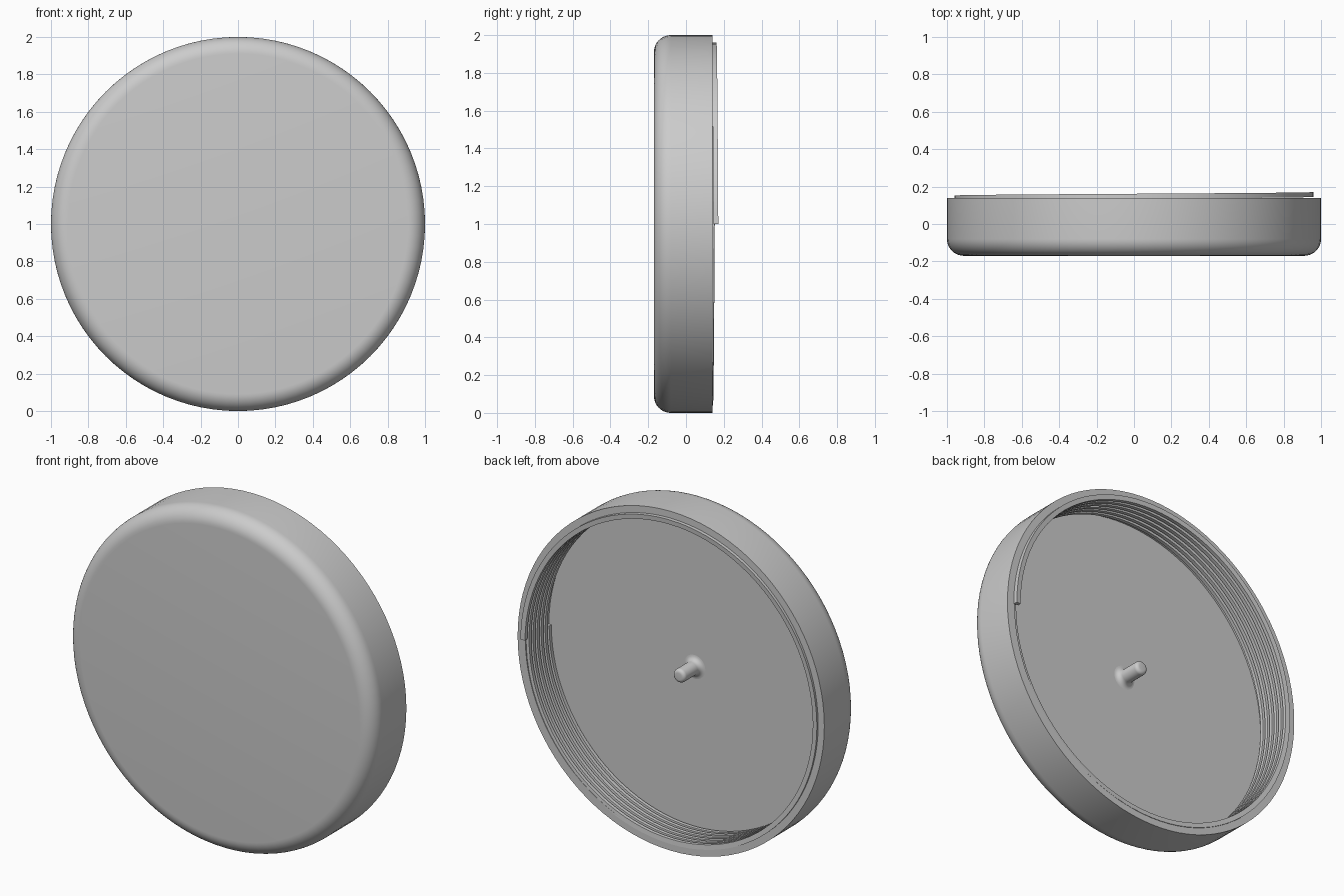
import bpy, bmesh
from math import sin, cos, pi, radians

if "Cube" in bpy.data.objects:
    bpy.data.objects.remove(bpy.data.objects["Cube"], do_unlink=True)

grey = bpy.data.materials.new("plain grey")
grey.use_nodes = True
color = (0.6, 0.6, 0.6, 1)
grey.diffuse_color = color
grey.node_tree.nodes["Principled BSDF"].inputs["Base Color"].default_value = color

FRONT, FLOOR, RIM = -0.17, -0.08, 0.14
CENTRE_Z = 1.0


def finish(name, bm, angle=35):
    bmesh.ops.recalc_face_normals(bm, faces=bm.faces)
    mesh = bpy.data.meshes.new(name)
    bm.to_mesh(mesh)
    bm.free()
    obj = bpy.data.objects.new(name, mesh)
    bpy.context.collection.objects.link(obj)
    mesh.materials.append(grey)
    bpy.ops.object.select_all(action='DESELECT')
    obj.select_set(True)
    bpy.context.view_layer.objects.active = obj
    bpy.ops.object.shade_smooth_by_angle(angle=radians(angle))
    return obj


def lathe(name, profile, sides):
    """Turn (radius, y) points around the y axis through the disc centre."""
    bm = bmesh.new()
    verts = [bm.verts.new((r, y, CENTRE_Z)) for r, y in profile]
    edges = [bm.edges.new(pair) for pair in zip(verts, verts[1:])]
    bmesh.ops.spin(bm, geom=verts + edges, cent=(0, 0, CENTRE_Z), axis=(0, 1, 0),
                   angle=2 * pi, steps=sides, use_merge=True)
    bmesh.ops.remove_doubles(bm, verts=bm.verts, dist=0.0001)
    return finish(name, bm)


def arc(r, y, radius, start, end, steps):
    turns = [radians(start + (end - start) * i / steps) for i in range(steps + 1)]
    return [(r + radius * cos(t), y + radius * sin(t)) for t in turns]


# Lid shell: flat face, rounded front edge, thin wall, recessed floor
bevel = 0.09
lid = [(0, FRONT)]
lid += arc(1 - bevel, FRONT + bevel, bevel, -90, 0, 10)
lid += [(1, RIM), (0.95, RIM), (0.95, FLOOR), (0, FLOOR)]
lathe("lid_shell", lid, 96)

# Central pin: flared foot and rounded tip
foot, pin, tip = 0.03, 0.04, 0.07
stem = arc(pin + foot, FLOOR + foot, foot, 270, 180, 6)
stem += arc(pin - 0.02, tip - 0.02, 0.02, 0, 90, 5) + [(0, tip)]
lathe("centre_pin", stem, 32)

# Screw thread: a ridge winding inside the wall and ending just past the rim
TURNS, STEPS, HALF = 6, 96, 0.013
y_end, y_start = 0.171 - HALF, FLOOR + HALF
section = [(0.96, -HALF), (0.96, HALF), (0.932, HALF * 0.8), (0.932, -HALF * 0.8)]
bm = bmesh.new()
rings = []
for i in range(TURNS * STEPS + 1):
    a = 2 * pi * i / STEPS
    y = y_end + (y_start - y_end) * i / (TURNS * STEPS)
    rings.append([bm.verts.new((r * cos(a), y + dy, CENTRE_Z + r * sin(a)))
                  for r, dy in section])
for a, b in zip(rings, rings[1:]):
    for k in range(4):
        n = (k + 1) % 4
        bm.faces.new((a[k], a[n], b[n], b[k]))
bm.faces.new(rings[0])
bm.faces.new(rings[-1])
finish("screw_thread", bm)
